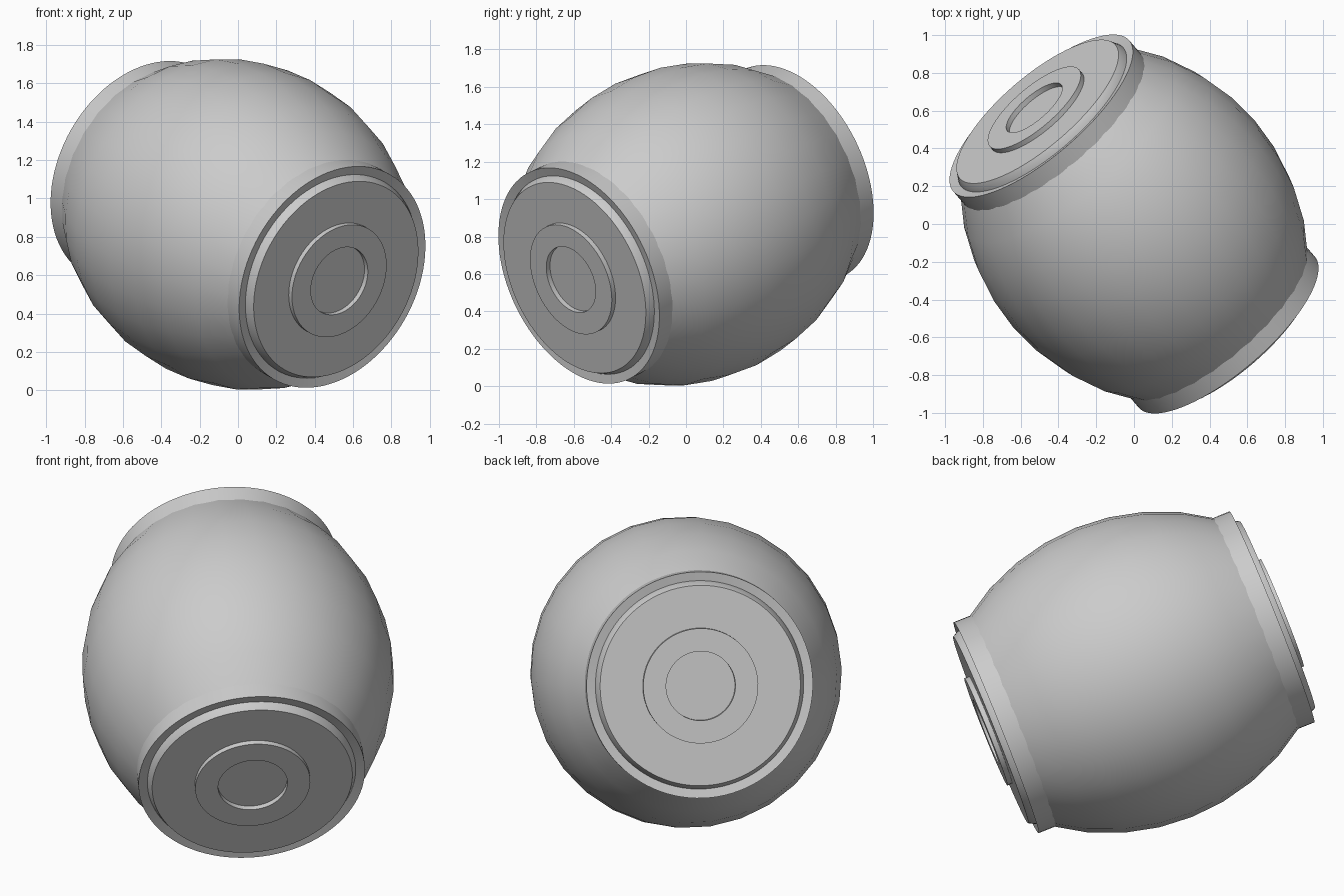
import bpy
import bmesh
import math
from mathutils import Vector, Matrix

if "Cube" in bpy.data.objects:
    bpy.data.objects.remove(bpy.data.objects["Cube"], do_unlink=True)

# One plain grey finish
grey = bpy.data.materials.new("plain grey")
grey.use_nodes = True
colour = (0.6, 0.6, 0.6, 1)
grey.diffuse_color = colour
grey.node_tree.nodes["Principled BSDF"].inputs["Base Color"].default_value = colour

CENTRE = Vector((0, 0, 0.865))
AXIS = Vector((0.612, -0.713, -0.342)).normalized()


def lathe(name, profile, segments, axis, angle):
    """Spin (radius, distance) points around the tilted axis."""
    bm = bmesh.new()
    verts = [bm.verts.new((r, 0, a)) for r, a in profile]
    edges = [bm.edges.new(pair) for pair in zip(verts, verts[1:])]
    bmesh.ops.spin(bm, geom=verts + edges, cent=(0, 0, 0), axis=(0, 0, 1),
                   angle=math.tau, steps=segments, use_duplicate=False)
    bmesh.ops.remove_doubles(bm, verts=bm.verts, dist=0.0005)
    bmesh.ops.recalc_face_normals(bm, faces=bm.faces)
    mesh = bpy.data.meshes.new(name)
    bm.to_mesh(mesh)
    bm.free()
    mesh.materials.append(grey)
    obj = bpy.data.objects.new(name, mesh)
    bpy.context.collection.objects.link(obj)
    turn = axis.to_track_quat("Z", "Y").to_matrix().to_4x4()
    obj.matrix_world = Matrix.Translation(CENTRE) @ turn
    bpy.ops.object.select_all(action="DESELECT")
    obj.select_set(True)
    bpy.context.view_layer.objects.active = obj
    bpy.ops.object.shade_smooth_by_angle(angle=math.radians(angle))
    return obj


# Bulging body: a coarse circular arc, closed at both ends
ARC, BULGE, HALF, SPANS = 1.23, 0.842, 0.74, 8
body = [(0, -HALF)]
for i in range(SPANS + 1):
    a = HALF * (2 * i / SPANS - 1)
    body.append((BULGE - ARC + math.sqrt(ARC * ARC - a * a), a))
body.append((0, HALF))
lathe("barrel_body", body, 30, AXIS, 40)

# Identical end caps: flange, bevelled disc and raised ring
flange = [(0, 0.69), (0.614, 0.69), (0.614, 0.803), (0.565, 0.793), (0, 0.793)]
disc = [(0, 0.78), (0.565, 0.78), (0.565, 0.793), (0.543, 0.835), (0, 0.835)]
ring = [(0.188, 0.825), (0.312, 0.825), (0.312, 0.863), (0.188, 0.863), (0.188, 0.825)]
for side, direction in (("front", AXIS), ("back", -AXIS)):
    lathe(side + "_flange", flange, 96, direction, 10)
    lathe(side + "_cap_disc", disc, 96, direction, 30)
    lathe(side + "_cap_ring", ring, 64, direction, 30)
